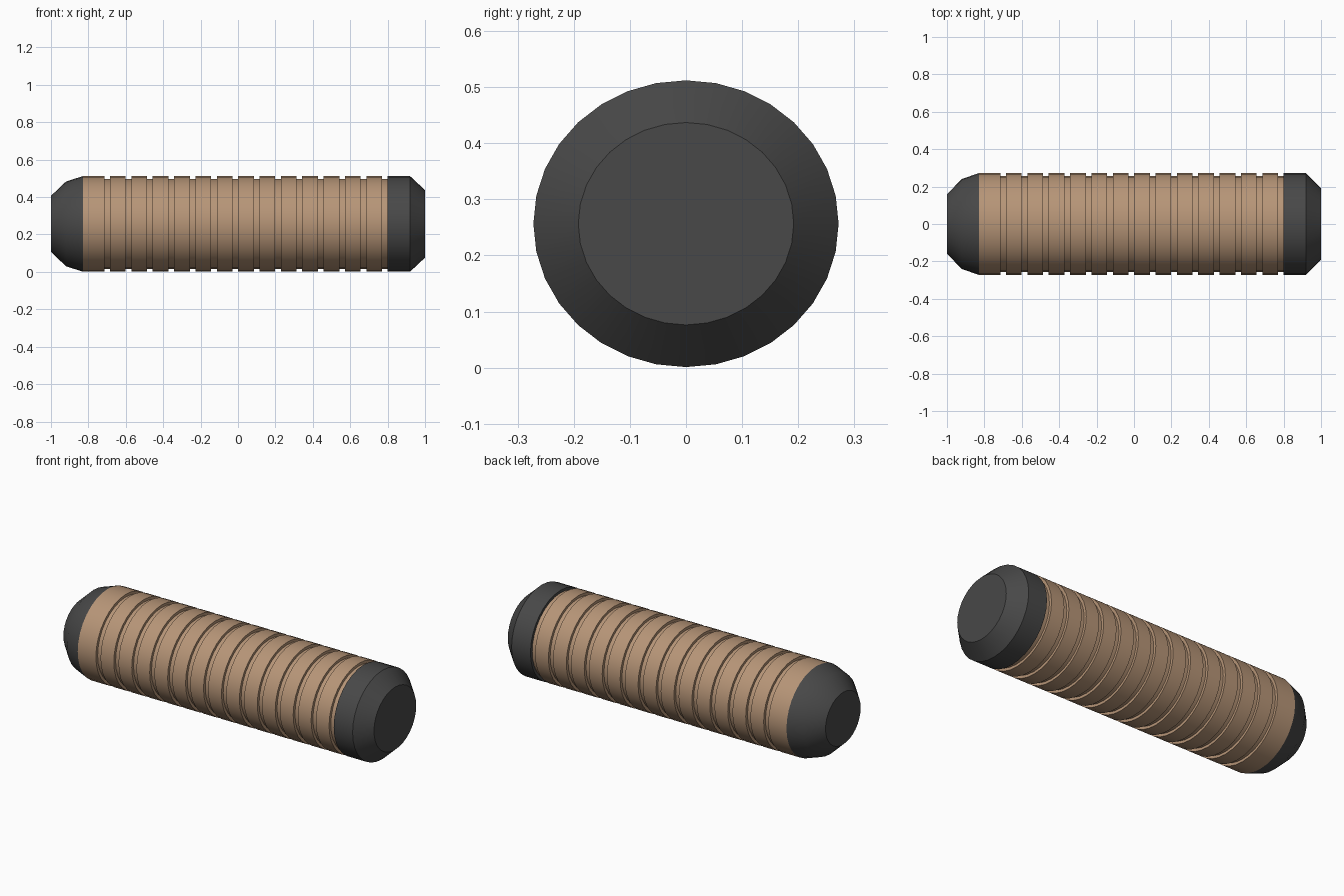
import bpy, bmesh, math

if "Cube" in bpy.data.objects:
    bpy.data.objects.remove(bpy.data.objects["Cube"])

SIDES = 32
RY, RZ, CZ = 0.272, 0.2555, 0.2565   # slightly flattened round section


def material(name, rgb):
    m = bpy.data.materials.new(name)
    m.diffuse_color = (*rgb, 1)
    m.use_nodes = True
    m.node_tree.nodes["Principled BSDF"].inputs["Base Color"].default_value = m.diffuse_color
    return m


def lathe_x(name, profile, mat):
    """Sweep (x, radius scale) points around the x axis and cap both ends."""
    bm = bmesh.new()
    rings = []
    for x, s in profile:
        rings.append([bm.verts.new((x, RY * s * math.sin(a), CZ + RZ * s * math.cos(a)))
                      for a in (2 * math.pi * i / SIDES for i in range(SIDES))])
    for a, b in zip(rings, rings[1:]):
        for i in range(SIDES):
            j = (i + 1) % SIDES
            bm.faces.new((a[i], a[j], b[j], b[i]))
    bm.faces.new(rings[0])
    bm.faces.new(rings[-1])
    bmesh.ops.recalc_face_normals(bm, faces=bm.faces)
    mesh = bpy.data.meshes.new(name)
    bm.to_mesh(mesh)
    bm.free()
    mesh.materials.append(mat)
    ob = bpy.data.objects.new(name, mesh)
    bpy.context.collection.objects.link(ob)
    bpy.ops.object.select_all(action='DESELECT')
    ob.select_set(True)
    bpy.context.view_layer.objects.active = ob
    bpy.ops.object.shade_smooth_by_angle(angle=math.radians(30))
    return ob


tan = material("tan grip", (0.47, 0.30, 0.185))
dark = material("dark grey caps", (0.065, 0.065, 0.065))

# Ribbed grip: 14 grooves, the last one touching the right cap
START, END = -0.83, 0.80
GROOVES, PITCH, WIDTH, DEPTH = 14, 0.1142, 0.03, 0.94
profile = [(START, 1)]
for k in range(GROOVES):
    x1 = END - (GROOVES - 1 - k) * PITCH
    x0 = x1 - WIDTH
    profile += [(x0, 1), (x0, DEPTH), (x1, DEPTH)]
    if k < GROOVES - 1:
        profile.append((x1, 1))
lathe_x("ribbed_grip", profile, tan)

# Rounded left cap and bevelled right cap
lathe_x("left_cap", [(-1, 0.587), (-0.92, 0.885), (START, 1)], dark)
lathe_x("right_cap", [(END, 1), (0.92, 1), (1, 0.706)], dark)
